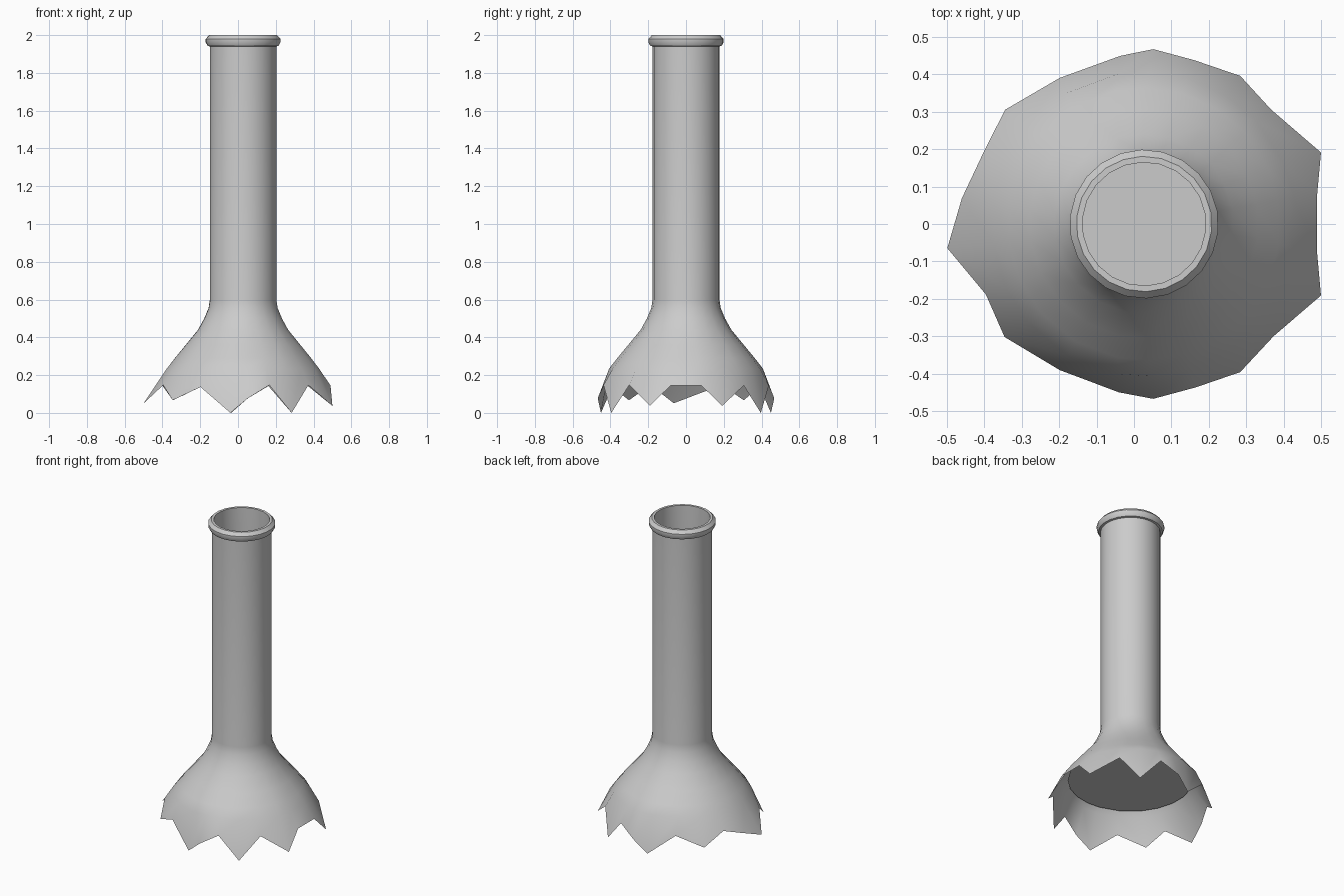
import bpy, bmesh, math

if "Cube" in bpy.data.objects:
    bpy.data.objects.remove(bpy.data.objects["Cube"])

CX = 0.027  # the neck axis sits slightly off the bounding-box centre

# jagged edge: (angle in degrees, radius, height), anticlockwise from +x
RIM = [(10, .47, .145), (22, .51, .037), (42, .457, .145), (57, .472, 0),
       (73, .458, .142), (87, .468, .077), (98, .454, .0), (120, .451, .137),
       (140.6, .481, .067), (156, .47, .147), (172, .492, .102), (187, .53, .051),
       (204, .463, .147), (219, .48, .067), (240, .451, .137), (261.5, .455, .0),
       (273, .468, .077), (287.6, .458, .147), (303, .472, 0), (319, .458, .147),
       (338, .51, .037), (350, .47, .145)]
N = len(RIM)
EVEN = [10 + i * 360 / N for i in range(N)]


def ring(bm, items):
    return [bm.verts.new((CX + r * math.cos(math.radians(a)),
                          r * math.sin(math.radians(a)), z)) for a, r, z in items]


def bridge(bm, lower, upper):
    for i in range(N):
        j = (i + 1) % N
        bm.faces.new((lower[i], lower[j], upper[j], upper[i]))


def loft(bm, profile, start=None):
    # profile: (radius, height, share of the jagged angles against even ones)
    prev = start
    for r, z, w in profile:
        cur = ring(bm, [(e + (a[0] - e) * w, r, z) for a, e in zip(RIM, EVEN)])
        if prev:
            bridge(bm, prev, cur)
        prev = cur
    return prev


def finish(name, bm):
    mesh = bpy.data.meshes.new(name)
    bm.to_mesh(mesh)
    bm.free()
    ob = bpy.data.objects.new(name, mesh)
    bpy.context.collection.objects.link(ob)
    bpy.ops.object.select_all(action='DESELECT')
    ob.select_set(True)
    bpy.context.view_layer.objects.active = ob
    bpy.ops.object.shade_smooth_by_angle(angle=math.radians(35))
    return ob


# broken shoulder and neck
bm = bmesh.new()
loft(bm, [(.407, .235, .8), (.364, .29, .6), (.306, .36, .4), (.24, .44, .2),
          (.207, .50, 0), (.184, .555, 0), (.177, .60, 0), (.177, 1.945, 0)],
     ring(bm, RIM))
finish("broken_bottle_body", bm)

# rolled lip around the mouth
bm = bmesh.new()
loft(bm, [(.176, 1.94, 0), (.189, 1.943, 0), (.199, 1.962, 0), (.199, 1.98, 0),
          (.181, 2.0, 0), (.165, 2.0, 0)])
finish("mouth_lip", bm)

# inner wall running down from the mouth, closed by a flat disc
bm = bmesh.new()
disc = loft(bm, [(.165, 2.0, 0), (.165, .60, 0), (.172, .55, 0), (.195, .49, 0),
                 (.226, .43, .2), (.291, .35, .4), (.345, .285, .6),
                 (.37, .255, .75)])
bm.faces.new(disc)
bmesh.ops.recalc_face_normals(bm, faces=bm.faces)
bmesh.ops.reverse_faces(bm, faces=bm.faces)
finish("inner_wall", bm)
